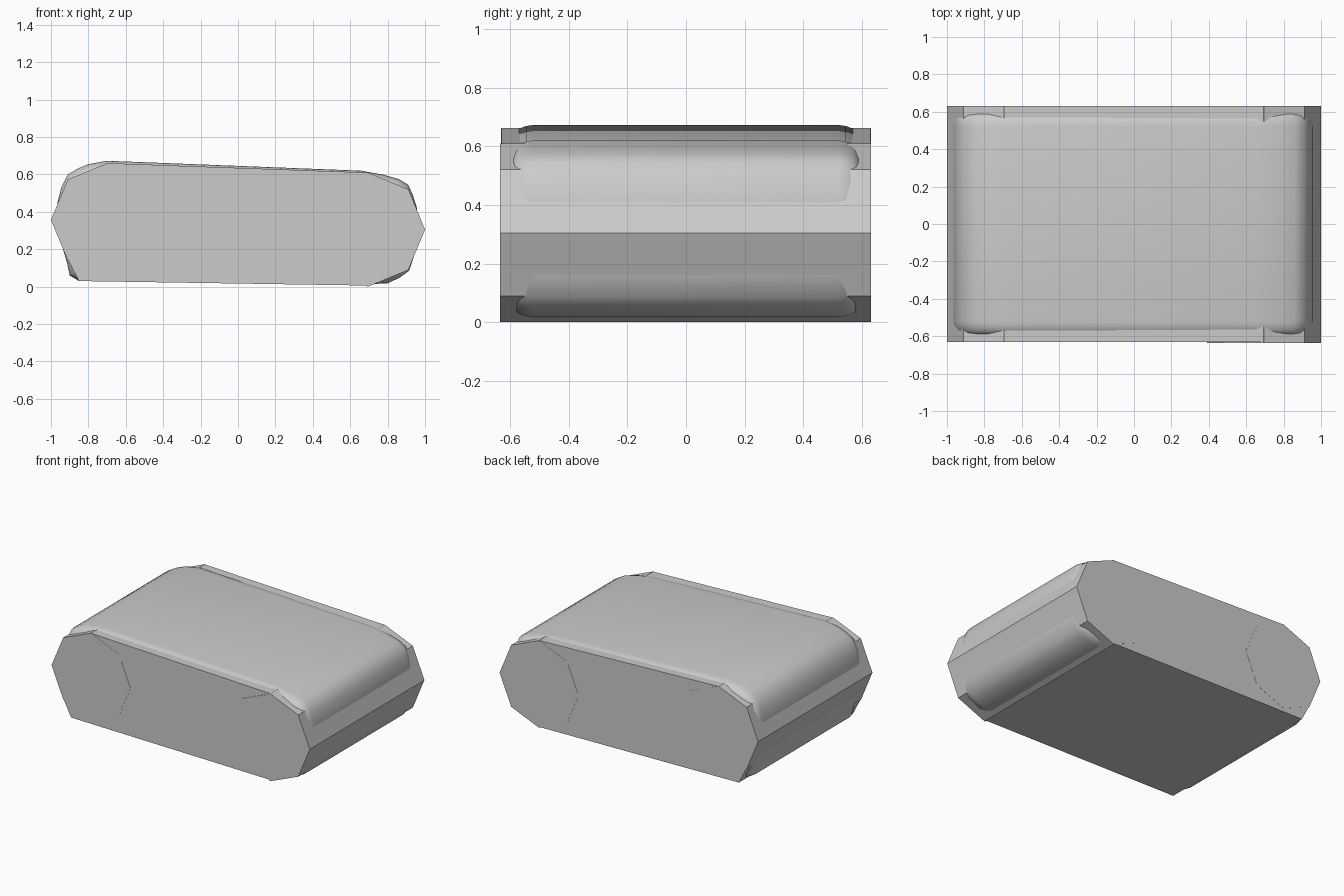
import bpy, bmesh, math

cube = bpy.data.objects.get("Cube")
if cube:
    bpy.data.objects.remove(cube, do_unlink=True)

grey = bpy.data.materials.new("plain grey")
grey.use_nodes = True
colour = (0.6, 0.6, 0.6, 1)
grey.diffuse_color = colour
grey.node_tree.nodes["Principled BSDF"].inputs["Base Color"].default_value = colour


def loft(name, sections, smooth=False):
    """Skin matching (x, z) outlines placed along y, with both ends capped."""
    bm = bmesh.new()
    rings = [[bm.verts.new((x, y, z)) for x, z in outline] for y, outline in sections]
    for a, b in zip(rings, rings[1:]):
        for i in range(len(a)):
            j = (i + 1) % len(a)
            bm.faces.new((a[i], a[j], b[j], b[i]))
    bm.faces.new(rings[0])
    bm.faces.new(rings[-1])
    bmesh.ops.recalc_face_normals(bm, faces=bm.faces)
    mesh = bpy.data.meshes.new(name)
    bm.to_mesh(mesh)
    bm.free()
    mesh.materials.append(grey)
    obj = bpy.data.objects.new(name, mesh)
    bpy.context.collection.objects.link(obj)
    if smooth:
        bpy.ops.object.select_all(action='DESELECT')
        obj.select_set(True)
        bpy.context.view_layer.objects.active = obj
        bpy.ops.object.shade_smooth_by_angle(angle=math.radians(40))
    return obj


def octagon(cx, cz, r=0.305):
    return [(cx + r * math.cos(k * math.pi / 4), cz + r * math.sin(k * math.pi / 4))
            for k in range(8)]


# Faceted core: slab running around both drums
core = [(0.995, 0.305), (0.906, 0.521), (0.69, 0.61), (-0.69, 0.66), (-0.906, 0.571),
        (-0.995, 0.355), (-0.906, 0.139), (-0.85, 0.03), (0.69, 0.006), (0.906, 0.089)]
loft("core_slab", [(-0.63, core), (0.63, core)])

# Eight-sided drums at the two ends
for name, cx, cz, front in (("left_drum", 0.695, 0.305, -0.635),
                            ("right_drum", -0.695, 0.357, -0.631)):
    outline = octagon(cx, cz)
    loft(name, [(front, outline), (0.631, outline)])

# Padded cover that bulges past the core and rounds off towards its ends
pad = [(0.957, 0.3), (0.957, 0.42), (0.935, 0.49), (0.91, 0.545), (0.86, 0.575),
       (0.78, 0.598), (0.66, 0.62), (-0.7, 0.673), (-0.8, 0.655), (-0.86, 0.63),
       (-0.91, 0.6), (-0.945, 0.53), (-0.965, 0.45), (-0.965, 0.3), (-0.915, 0.13),
       (-0.9, 0.06), (-0.85, 0.03), (0.7, 0.013), (0.8, 0.018), (0.865, 0.048),
       (0.915, 0.085), (0.95, 0.19)]


def shrink(d):
    mid = 0.335
    return [(x * (1 - d), mid + (z - mid) * (1 - d / 0.35)) for x, z in pad]


ends = [(0.6, 0.06), (0.588, 0.03), (0.57, 0.013), (0.545, 0.004), (0.52, 0.0)]
stations = [(-y, d) for y, d in ends] + [(y, d) for y, d in reversed(ends)]
loft("padded_cover", [(y, shrink(d)) for y, d in stations], smooth=True)
